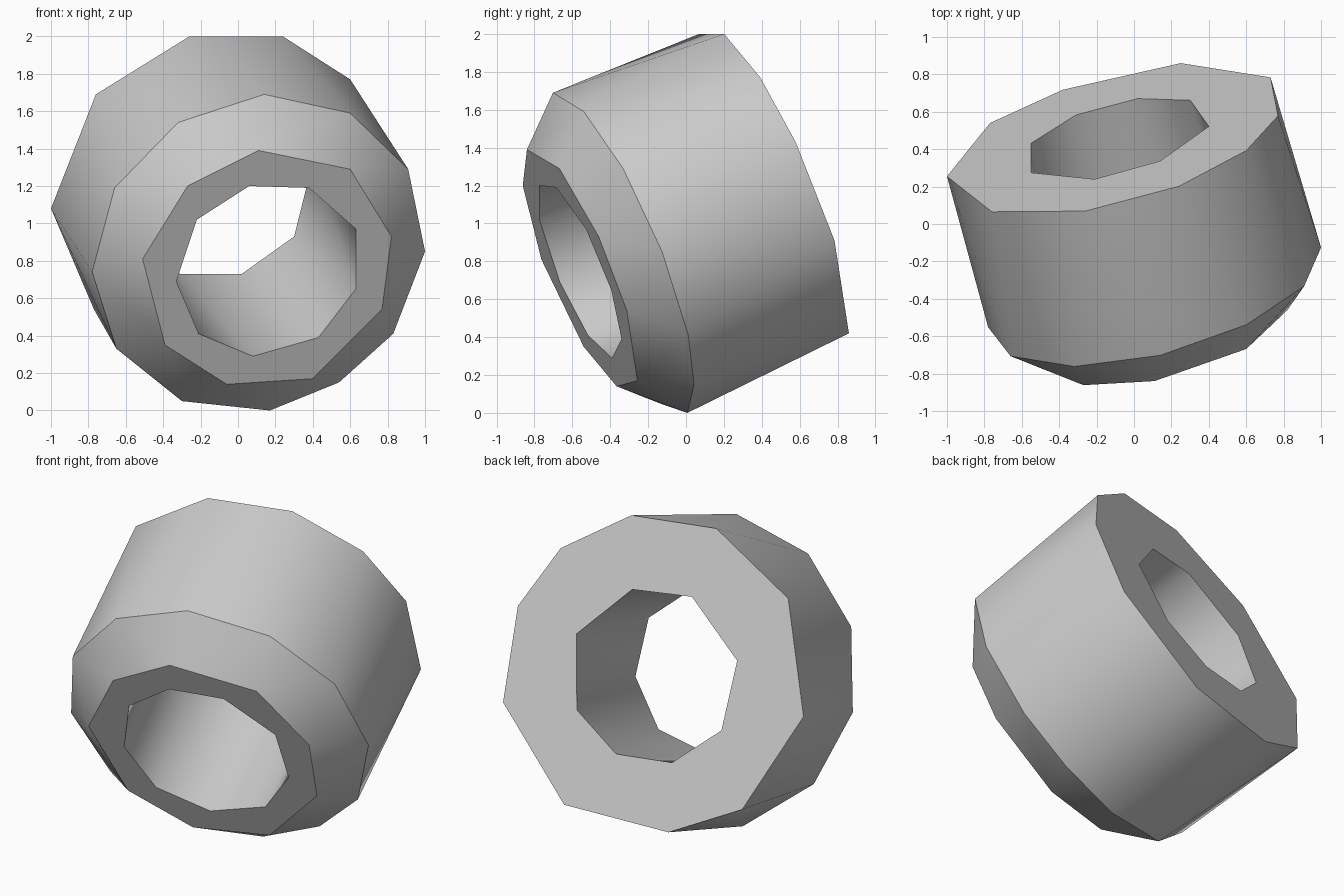
import bpy
import bmesh
import math
from mathutils import Vector

cube = bpy.data.objects.get("Cube")
if cube:
    bpy.data.objects.remove(cube, do_unlink=True)

# All rings lie in parallel tilted planes: y = offset + SLOPE_X * x + SLOPE_Z * z
SLOPE_X, SLOPE_Z = 0.265, -0.415
FRONT, SHOULDER, BACK = -0.292, -0.038, 0.968

# Ring outlines as (x, z), clockwise when seen from the front
lip = [(.11, 1.39), (.6, 1.29), (.82, .93), (.77, .54), (.4, .17),
       (-.06, .14), (-.39, .35), (-.51, .81), (-.27, 1.2)]
shoulder = [(.14, 1.69), (.6, 1.59), (.91, 1.29), (1, .85), (.83, .41), (.54, .15),
            (.17, 0), (-.3, .05), (-.65, .33), (-.78, .74), (-.66, 1.19), (-.32, 1.54)]
rear = [(-1, 1.08), (-.76, 1.69), (-.26, 2), (.24, 2), (.6, 1.77),
        (.77, 1.43), (.73, .91), (.25, .42), (-.38, .36), (-.77, .54)]
bore_front = [(.06, 1.2), (.38, 1.19), (.63, .97), (.63, .65), (.43, .39),
              (.08, .29), (-.21, .41), (-.33, .69), (-.22, 1.02)]
bore_rear = [(-.55, .94), (-.55, 1.32), (-.21, 1.62), (.14, 1.61),
             (.4, 1.33), (.3, .93), (.02, .73), (-.31, .73)]


def add_ring(bm, outline, offset):
    """Place an outline on its tilted plane."""
    return [bm.verts.new((x, offset + SLOPE_X * x + SLOPE_Z * z, z)) for x, z in outline]


def zip_rings(bm, a, b):
    """Join two rings of any vertex count with triangles, shortest diagonal first."""
    start = min(range(len(b)), key=lambda k: (b[k].co - a[0].co).length)
    a = a + a[:1]
    b = b[start:] + b[:start + 1]
    i = j = 0
    while i < len(a) - 1 or j < len(b) - 1:
        step_a = j == len(b) - 1
        if not step_a and i < len(a) - 1:
            step_a = (a[i + 1].co - b[j].co).length < (a[i].co - b[j + 1].co).length
        if step_a:
            bm.faces.new((a[i], a[i + 1], b[j]))
            i += 1
        else:
            bm.faces.new((a[i], b[j + 1], b[j]))
            j += 1


# Tilted collar: chamfer, outer wall, rear face, bore wall and front face
bm = bmesh.new()
loops = [add_ring(bm, lip, FRONT), add_ring(bm, shoulder, SHOULDER), add_ring(bm, rear, BACK),
         add_ring(bm, bore_rear, BACK), add_ring(bm, bore_front, FRONT)]
for k, loop in enumerate(loops):
    zip_rings(bm, loop, loops[(k + 1) % len(loops)])
bmesh.ops.recalc_face_normals(bm, faces=bm.faces[:])

# Smooth walls with sharp rims
rims = {frozenset((loop[k - 1], loop[k])) for loop in loops for k in range(len(loop))}
for face in bm.faces:
    face.smooth = True
for edge in bm.edges:
    edge.smooth = (frozenset(edge.verts) not in rims
                   and edge.calc_face_angle(0) < math.radians(40))

mesh = bpy.data.meshes.new("collar")
bm.to_mesh(mesh)
bm.free()
collar = bpy.data.objects.new("collar", mesh)
bpy.context.collection.objects.link(collar)

# Plain grey finish
grey = bpy.data.materials.new("plain_grey")
grey.use_nodes = True
colour = (0.6, 0.6, 0.6, 1)
grey.diffuse_color = colour
grey.node_tree.nodes["Principled BSDF"].inputs["Base Color"].default_value = colour
mesh.materials.append(grey)
